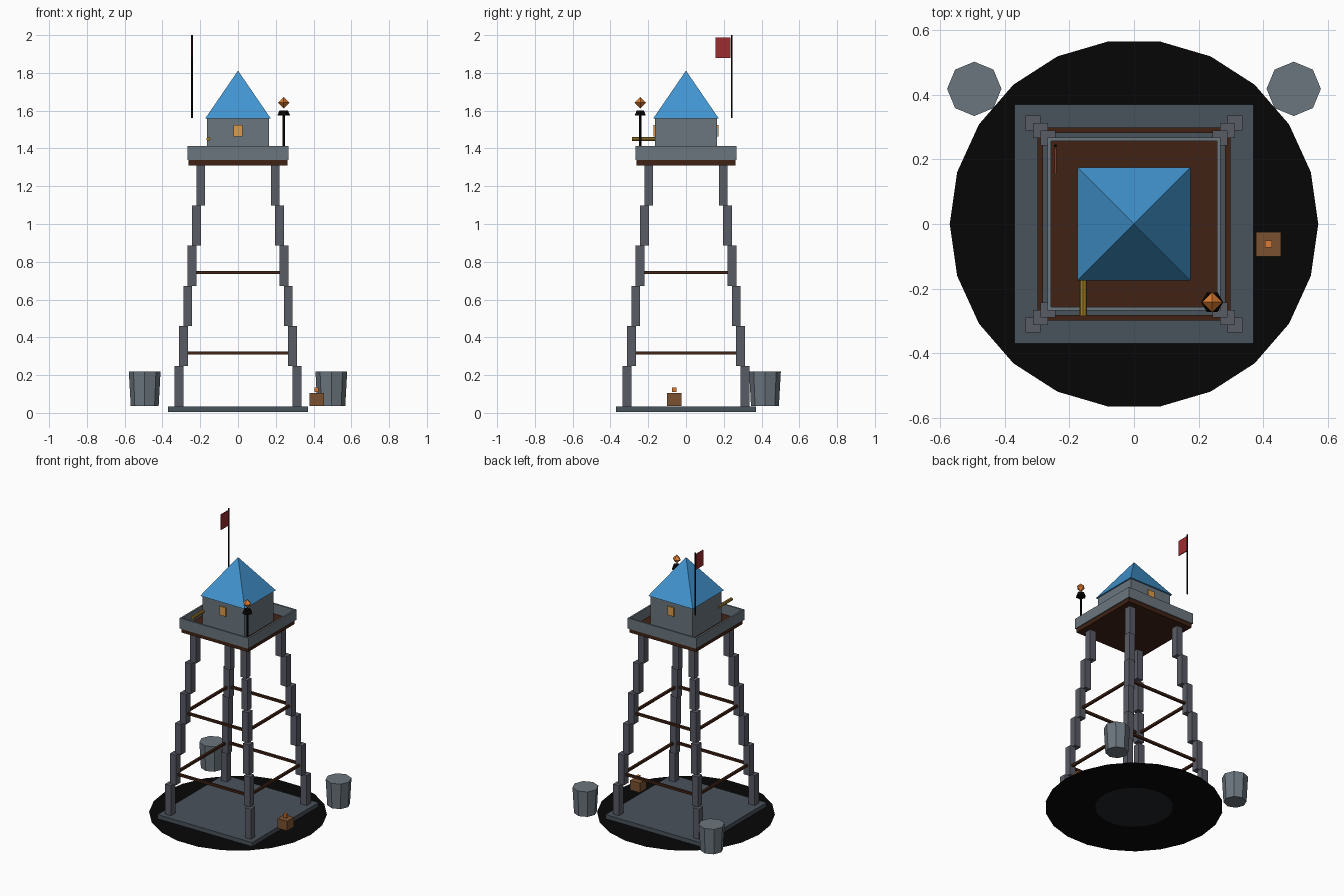
import bpy, math
from mathutils import Matrix, Vector

if "Cube" in bpy.data.objects:
    bpy.data.objects.remove(bpy.data.objects["Cube"])


def mat(name, hexcol):
    rgb = [(int(hexcol[i:i + 2], 16) / 255) ** 2.2 for i in (0, 2, 4)]
    m = bpy.data.materials.new(name)
    m.diffuse_color = (*rgb, 1)
    m.use_nodes = True
    m.node_tree.nodes["Principled BSDF"].inputs["Base Color"].default_value = m.diffuse_color
    return m


SLATE = mat("slate", "4A535C")
STONE = mat("leg_stone", "5A5C66")
GREY = mat("wall_grey", "6B757D")
WOOD = mat("dark_wood", "42271B")
CRATE = mat("crate_wood", "7A5233")
BLUE = mat("roof_blue", "4493CF")
RED = mat("flag_red", "9C3033")
BLACK = mat("black", "0F0F0F")
CORE = mat("dark_core", "25292C")
GLOW = mat("window_glow", "D99A4A")
BRASS = mat("brass", "9A7A2C")
FIRE = mat("flame_orange", "D97A35")


def finish(name, m):
    o = bpy.context.object
    o.name = name
    o.data.materials.append(m)
    return o


def box(name, x, y, z, m):
    """Box from (min, max) ranges on each axis."""
    bpy.ops.mesh.primitive_cube_add(size=1)
    o = finish(name, m)
    mid = Vector([(a + b) / 2 for a, b in (x, y, z)])
    size = [abs(b - a) for a, b in (x, y, z)]
    o.data.transform(Matrix.Translation(mid) @ Matrix.Diagonal((*size, 1)))
    return o


def square(name, half, z0, z1, m, cx=0, cy=0):
    return box(name, (cx - half, cx + half), (cy - half, cy + half), (z0, z1), m)


def cone(name, n, r0, r1, z0, z1, m, cx=0, cy=0, turn=0):
    """Tapered prism with first vertex on +x, plus an optional turn."""
    bpy.ops.mesh.primitive_cone_add(vertices=n, radius1=r0, radius2=r1, depth=z1 - z0)
    o = finish(name, m)
    o.data.transform(Matrix.Translation((cx, cy, (z0 + z1) / 2))
                     @ Matrix.Rotation(math.radians(turn - 90), 4, 'Z'))
    return o


def disc(name, n, r, z, m):
    bpy.ops.mesh.primitive_circle_add(vertices=n, radius=r, fill_type='NGON')
    o = finish(name, m)
    o.data.transform(Matrix.Translation((0, 0, z)) @ Matrix.Rotation(math.pi / 2, 4, 'Z'))
    return o


# ground discs and plinth
disc("ground_disc", 22, 0.57, 0.002, BLACK)
disc("ground_core", 22, 0.25, 0.0, CORE)
square("plinth", 0.37, 0.006, 0.035, SLATE)

# stepped legs: six stacked blocks leaning inward
BASE, TOP, STEPS = 0.035, 1.31, 6
step = (TOP - BASE) / STEPS
for sx in (-1, 1):
    for sy in (-1, 1):
        for i in range(STEPS):
            c = 0.312 - 0.023 * i
            square("leg_block", 0.0235, BASE + i * step, BASE + (i + 1) * step,
                   STONE, sx * c, sy * c)

# horizontal braces on all four sides
for z, c in ((0.317, 0.29), (0.742, 0.244)):
    for s in (-1, 1):
        w = (s * c - 0.008, s * c + 0.008)
        h = (z - 0.008, z + 0.008)
        box("brace_x", (-c, c), w, h, WOOD)
        box("brace_y", w, (-c, c), h, WOOD)

# deck and parapet
square("deck", 0.261, 1.31, 1.342, WOOD)
for s in (-1, 1):
    w = (s * 0.256, s * 0.268)
    box("parapet_x", (-0.268, 0.268), w, (1.338, 1.412), GREY)
    box("parapet_y", w, (-0.256, 0.256), (1.338, 1.412), GREY)

# cabin, roof and windows
square("cabin", 0.164, 1.34, 1.56, GREY)
cone("roof", 4, 0.174 * math.sqrt(2), 0, 1.558, 1.812, BLUE, turn=45)
for s in (-1, 1):
    box("window", (-0.025, 0.025), (s * 0.155, s * 0.173), (1.463, 1.525), GLOW)

# spyglass poking out over the front
tube = cone("spyglass", 8, 0.011, 0.011, 0.13, 0.285, BRASS)
tube.data.transform(Matrix.Translation((-0.157, 0, 1.45)) @ Matrix.Rotation(math.pi / 2, 4, 'X'))

# lantern post with cap and flame
L = dict(cx=0.242, cy=-0.242)
cone("lantern_post", 6, 0.007, 0.007, 1.34, 1.58, BLACK, **L)
cone("lantern_cap", 6, 0.034, 0.022, 1.574, 1.602, BLACK, **L)
cone("flame_top", 4, 0.031, 0, 1.642, 1.672, FIRE, **L)
cone("flame_bottom", 4, 0, 0.031, 1.612, 1.642, FIRE, **L)

# flag pole and flag
cone("flag_pole", 6, 0.005, 0.005, 1.56, 2.0, BLACK, -0.243, 0.242)
box("flag", (-0.246, -0.24), (0.155, 0.235), (1.88, 1.988), RED)

# barrels behind the tower
for s in (-1, 1):
    cone("barrel", 8, 0.074, 0.084, 0.037, 0.218, GREY, s * 0.494, 0.418)

# crate with knob
square("crate", 0.038, 0.036, 0.104, CRATE, 0.416, -0.062)
square("crate_knob", 0.011, 0.11, 0.134, FIRE, 0.416, -0.062)
